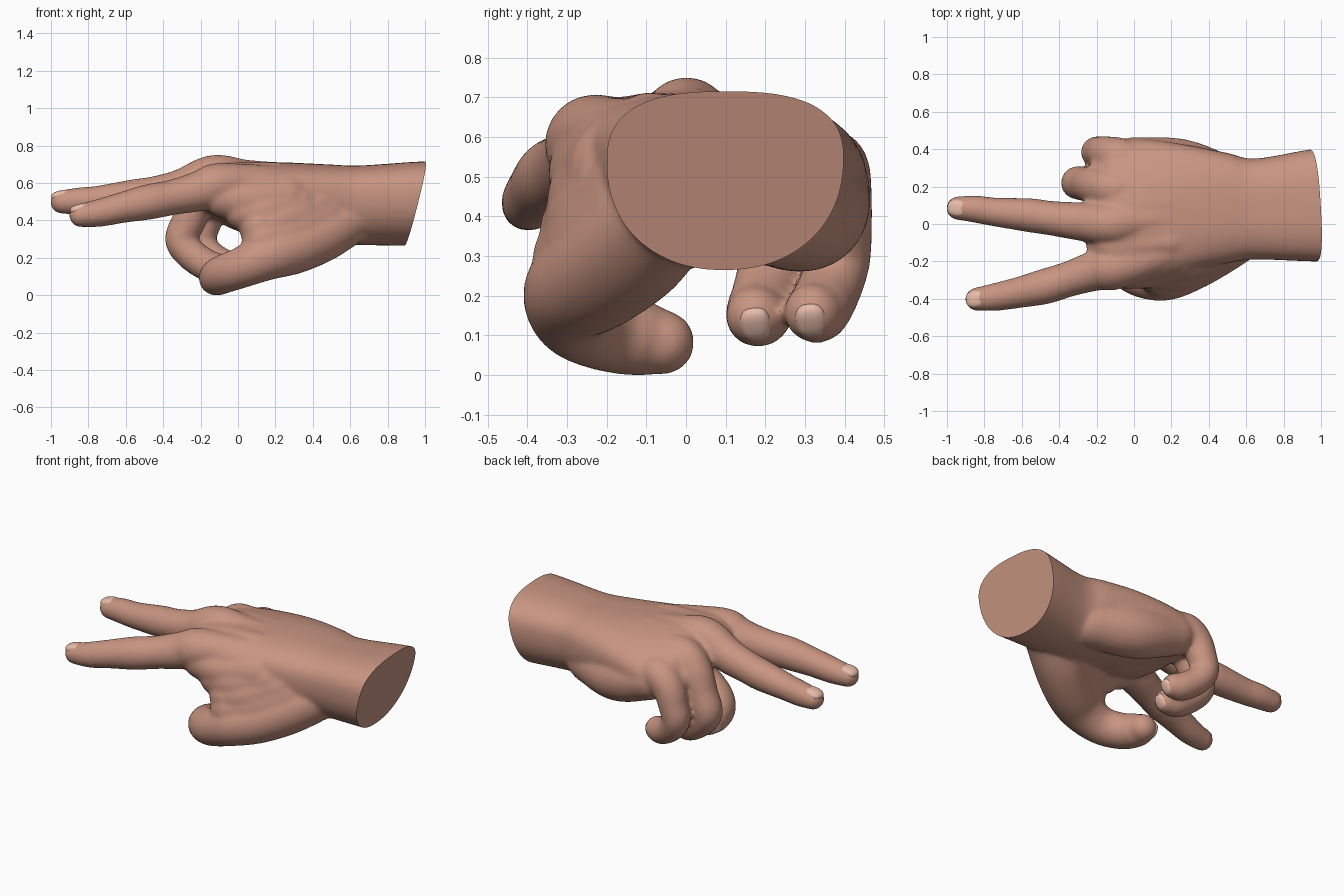
import bpy, bmesh, math
from mathutils import Vector, Matrix

if "Cube" in bpy.data.objects:
    bpy.data.objects.remove(bpy.data.objects["Cube"])


def material(name, rgb):
    m = bpy.data.materials.new(name)
    m.diffuse_color = (*rgb, 1)
    m.use_nodes = True
    m.node_tree.nodes["Principled BSDF"].inputs["Base Color"].default_value = m.diffuse_color
    return m


skin = material("skin", (0.58, 0.30, 0.22))
nail_mat = material("nail", (0.80, 0.50, 0.40))
bm = bmesh.new()


def spline(pts, n=6):
    """Catmull-Rom interpolation of tuples of any length."""
    p = [Vector(q) for q in pts]
    p = [2 * p[0] - p[1]] + p + [2 * p[-1] - p[-2]]
    out = []
    for a, b, c, d in zip(p, p[1:], p[2:], p[3:]):
        for i in range(n):
            t = i / n
            out.append(0.5 * (2 * b + (c - a) * t + (2 * a - 5 * b + 4 * c - d) * t * t
                              + (3 * b - a - 3 * c + d) * t ** 3))
    return out + [p[-2]]


def loft(rings):
    vs = [[bm.verts.new(co) for co in r] for r in rings]
    n = len(vs[0])
    for a, b in zip(vs, vs[1:]):
        for i in range(n):
            j = (i + 1) % n
            bm.faces.new((a[i], a[j], b[j], b[i]))
    bm.faces.new(vs[0][::-1])
    bm.faces.new(vs[-1])


def limb(pts, n=24):
    """Round-ended tube through (x, y, z, radius) points."""
    s = spline(pts)
    pos = [Vector(q[:3]) for q in s]
    rad = [q[3] for q in s]
    d0, d1 = (pos[0] - pos[1]).normalized(), (pos[-1] - pos[-2]).normalized()
    r0, r1, p0, p1 = rad[0], rad[-1], pos[0], pos[-1]
    for t in (0.3, 0.55, 0.75, 0.9, 0.98):
        k = math.sqrt(1 - t * t)
        pos.insert(0, p0 + d0 * r0 * t)
        rad.insert(0, r0 * k)
        pos.append(p1 + d1 * r1 * t)
        rad.append(r1 * k)
    rings, u, last = [], None, None
    for i, p in enumerate(pos):
        t = (pos[min(i + 1, len(pos) - 1)] - pos[max(i - 1, 0)]).normalized()
        u = t.orthogonal().normalized() if u is None else last.rotation_difference(t) @ u
        last, v = t, t.cross(u)
        rings.append([p + rad[i] * (u * math.cos(a) + v * math.sin(a))
                      for a in (2 * math.pi * k / n for k in range(n))])
    loft(rings)


# forearm and palm: x, y range, z range, height drop towards the little finger
palm = [(1.12, -0.20, 0.41, 0.27, 0.725, 0), (0.95, -0.20, 0.40, 0.27, 0.72, 0),
        (0.65, -0.19, 0.35, 0.275, 0.70, 0), (0.50, -0.21, 0.38, 0.28, 0.705, 0),
        (0.30, -0.25, 0.42, 0.32, 0.715, 0.02), (0.10, -0.30, 0.45, 0.36, 0.72, 0.06),
        (-0.05, -0.32, 0.455, 0.405, 0.72, 0.10), (-0.14, -0.31, 0.44, 0.44, 0.70, 0.10),
        (-0.20, -0.24, 0.38, 0.48, 0.64, 0.10)]
rings = []
for x, y0, y1, z0, z1, drop in spline(palm):
    ring, zc = [], z0 + 0.6 * (z1 - z0)
    for k in range(48):
        c, s = math.cos(k * math.pi / 24), math.sin(k * math.pi / 24)
        e = 0.75 if s > 0 else 0.92
        y = math.copysign(abs(c) ** e, c)
        z = abs(s) ** e * ((z1 - zc) if s > 0 else (z0 - zc))
        ring.append((x, (y0 + y1) / 2 + y * (y1 - y0) / 2,
                     zc + z - drop * max(y, 0) ** 1.5))
    rings.append(ring)
loft(rings)

# index finger
limb([(0.35, -0.08, 0.58, 0.11), (0.05, -0.19, 0.598, 0.11), (-0.11, -0.235, 0.595, 0.118),
      (-0.2, -0.248, 0.565, 0.109), (-0.35, -0.295, 0.53, 0.095), (-0.48, -0.335, 0.505, 0.095),
      (-0.62, -0.367, 0.475, 0.083), (-0.74, -0.39, 0.447, 0.075), (-0.84, -0.402, 0.433, 0.063)])
# middle finger
limb([(0.35, 0.06, 0.60, 0.11), (0.05, 0.02, 0.62, 0.11), (-0.13, 0.0, 0.645, 0.112),
      (-0.3, 0.015, 0.58, 0.102), (-0.45, 0.032, 0.55, 0.092), (-0.56, 0.047, 0.535, 0.091),
      (-0.75, 0.065, 0.515, 0.077), (-0.85, 0.08, 0.51, 0.073), (-0.94, 0.085, 0.505, 0.064)])
# curled ring finger
limb([(0.3, 0.17, 0.59, 0.1), (0.0, 0.18, 0.60, 0.1), (-0.13, 0.19, 0.595, 0.105),
      (-0.21, 0.205, 0.52, 0.1), (-0.26, 0.215, 0.41, 0.092), (-0.303, 0.22, 0.305, 0.088),
      (-0.25, 0.205, 0.225, 0.086), (-0.16, 0.185, 0.165, 0.085), (-0.105, 0.175, 0.157, 0.076)])
# curled little finger
limb([(0.3, 0.28, 0.53, 0.1), (0.0, 0.34, 0.53, 0.1), (-0.09, 0.362, 0.52, 0.102),
      (-0.15, 0.376, 0.46, 0.094), (-0.18, 0.384, 0.38, 0.086), (-0.2, 0.382, 0.295, 0.083),
      (-0.15, 0.36, 0.22, 0.081), (-0.07, 0.333, 0.17, 0.081), (-0.03, 0.32, 0.165, 0.074)])
# thumb
limb([(0.6, -0.05, 0.41, 0.13), (0.45, -0.13, 0.33, 0.145), (0.3, -0.22, 0.26, 0.14),
      (0.16, -0.283, 0.215, 0.128), (0.02, -0.275, 0.155, 0.11), (-0.08, -0.2, 0.119, 0.104),
      (-0.115, -0.11, 0.099, 0.096), (-0.115, -0.06, 0.089, 0.082)])
# web between thumb and index
limb([(0.45, -0.09, 0.42, 0.15), (0.28, -0.2, 0.34, 0.14), (0.14, -0.268, 0.30, 0.12)])
limb([(0.4, -0.09, 0.46, 0.16), (0.22, -0.21, 0.39, 0.14), (0.12, -0.255, 0.37, 0.115)])
limb([(0.3, -0.13, 0.48, 0.16), (0.14, -0.22, 0.45, 0.13), (0.03, -0.24, 0.455, 0.105)])
limb([(0.25, -0.15, 0.52, 0.15), (0.06, -0.22, 0.51, 0.125), (-0.08, -0.235, 0.53, 0.11)])
# heel of the palm
limb([(0.5, 0.22, 0.42, 0.14), (0.25, 0.305, 0.42, 0.15), (0.0, 0.345, 0.475, 0.12)])
# flesh between the knuckles
limb([(0.2, -0.09, 0.62, 0.1), (-0.1, -0.115, 0.62, 0.088), (-0.19, -0.12, 0.575, 0.065)])
limb([(0.2, 0.11, 0.62, 0.1), (-0.06, 0.1, 0.62, 0.095), (-0.18, 0.11, 0.58, 0.075)])
limb([(0.2, 0.25, 0.585, 0.1), (-0.06, 0.275, 0.56, 0.1), (-0.16, 0.29, 0.50, 0.08)])

bmesh.ops.recalc_face_normals(bm, faces=bm.faces)
mesh = bpy.data.meshes.new("hand")
bm.to_mesh(mesh)
bm.free()
hand = bpy.data.objects.new("hand", mesh)
bpy.context.collection.objects.link(hand)

# fuse the parts into one skin and soften the joins
fuse = hand.modifiers.new("fuse", "REMESH")
fuse.mode, fuse.voxel_size = "VOXEL", 0.011
soft = hand.modifiers.new("soften", "SMOOTH")
soft.factor, soft.iterations = 0.5, 14
dg = bpy.context.evaluated_depsgraph_get()
fused = bpy.data.meshes.new_from_object(hand.evaluated_get(dg))
hand.modifiers.clear()
hand.data = fused

# slanted wrist cut
bm = bmesh.new()
bm.from_mesh(fused)
cut = bmesh.ops.bisect_plane(bm, geom=bm.verts[:] + bm.edges[:] + bm.faces[:],
                             plane_co=(0.945, 0.1, 0.5), plane_no=(1, 0.06, -0.24),
                             clear_outer=True)
edges = [e for e in cut["geom_cut"] if isinstance(e, bmesh.types.BMEdge)]
bmesh.ops.contextual_create(bm, geom=edges)
low = min(v.co.z for v in bm.verts)
bmesh.ops.translate(bm, verts=bm.verts, vec=(0, 0, -low))
bm.to_mesh(fused)
bm.free()
fused.materials.clear()
fused.materials.append(skin)


def nail(name, at, along, up, size):
    """Curved nail plate sunk into the finger end."""
    z = Vector(up).normalized()
    y = z.cross(Vector(along)).normalized()
    x = y.cross(z)
    m = Matrix((x, y, z)).transposed().to_4x4()
    hit, co, _, _ = hand.ray_cast(Vector(at) + z * 0.15, -z)
    b = bmesh.new()
    bmesh.ops.create_uvsphere(b, u_segments=24, v_segments=16, radius=1)
    for v in b.verts:
        v.co = Vector([math.copysign(abs(c) ** 0.8, c) for c in v.co])
    bmesh.ops.scale(b, verts=b.verts, vec=(size, size * 0.85, size * 0.5))
    me = bpy.data.meshes.new(name)
    b.to_mesh(me)
    b.free()
    me.materials.append(nail_mat)
    ob = bpy.data.objects.new(name, me)
    bpy.context.collection.objects.link(ob)
    ob.matrix_world = Matrix.Translation((co if hit else Vector(at)) - z * (size * 0.5 - 0.002)) @ m
    return ob


parts = [hand,
         nail("index_nail", (-0.838, -0.402, 0.43), (-1, -0.15, -0.25), (-0.27, 0, 1), 0.054),
         nail("middle_nail", (-0.938, 0.085, 0.50), (-1, 0.1, -0.2), (-0.22, 0, 1), 0.054),
         nail("ring_nail", (-0.10, 0.175, 0.155), (0.5, -0.1, 0.8), (1, 0, -0.6), 0.046),
         nail("little_nail", (-0.02, 0.315, 0.16), (0.5, -0.1, 0.8), (1, 0, -0.6), 0.046),
         nail("thumb_nail", (-0.115, -0.06, 0.085), (0, 1, -0.1), (-1, 0.2, -0.15), 0.054)]
for ob in parts:
    bpy.ops.object.select_all(action="DESELECT")
    ob.select_set(True)
    bpy.context.view_layer.objects.active = ob
    bpy.ops.object.shade_smooth_by_angle(angle=math.radians(40))
